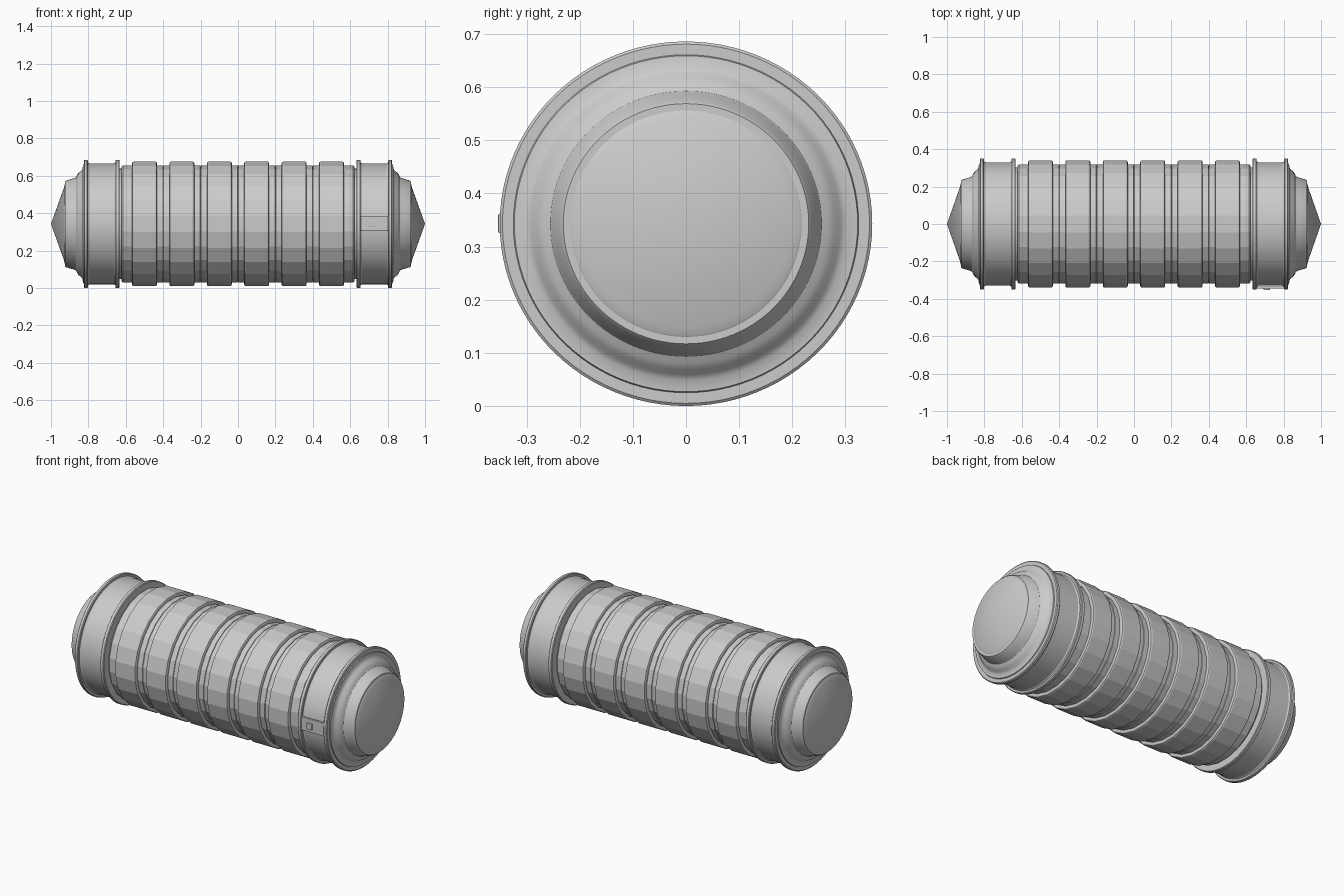
import bpy, bmesh, math

if "Cube" in bpy.data.objects:
    bpy.data.objects.remove(bpy.data.objects["Cube"])

CZ = 0.343      # axis height
SY = 1.022      # slight widening in y


def revolve(name, profile, sides, smooth, phase=0.0):
    """Revolve (x, radius) points around the x axis."""
    bm = bmesh.new()
    rings = []
    for x, r in profile:
        if r == 0:
            rings.append([bm.verts.new((x, 0, CZ))])
            continue
        ring = []
        for i in range(sides):
            a = 2 * math.pi * (i + phase) / sides
            ring.append(bm.verts.new((x, SY * r * math.cos(a), CZ + r * math.sin(a))))
        rings.append(ring)
    for a, b in zip(rings, rings[1:]):
        for i in range(sides):
            j = (i + 1) % sides
            vs = [a[i % len(a)], a[j % len(a)], b[j % len(b)], b[i % len(b)]]
            bm.faces.new(list(dict.fromkeys(vs)))
    bmesh.ops.recalc_face_normals(bm, faces=bm.faces)
    me = bpy.data.meshes.new(name)
    bm.to_mesh(me)
    bm.free()
    ob = bpy.data.objects.new(name, me)
    bpy.context.collection.objects.link(ob)
    if smooth:
        bpy.ops.object.select_all(action='DESELECT')
        ob.select_set(True)
        bpy.context.view_layer.objects.active = ob
        bpy.ops.object.shade_smooth_by_angle(angle=math.radians(30))
    return ob


def block(name, center, size, bevel):
    bpy.ops.mesh.primitive_cube_add(size=1, location=center)
    ob = bpy.context.object
    ob.name = name
    ob.scale = size
    bpy.ops.object.transform_apply(location=False, rotation=False, scale=True)
    m = ob.modifiers.new("bevel", 'BEVEL')
    m.width = bevel
    m.segments = 2
    return ob


# End caps: cone, stepped shoulder, two flanges around a flat band, recessed neck
cap = [(1.0, 0), (0.93, 0.195), (0.927, 0.21), (0.925, 0.213), (0.925, 0.226),
       (0.918, 0.232), (0.875, 0.245), (0.866, 0.25), (0.86, 0.262), (0.852, 0.275),
       (0.838, 0.284), (0.831, 0.295), (0.829, 0.316), (0.824, 0.318), (0.824, 0.338),
       (0.82, 0.343), (0.806, 0.343), (0.802, 0.339), (0.802, 0.328), (0.794, 0.323),
       (0.664, 0.323), (0.656, 0.328), (0.656, 0.339), (0.653, 0.343), (0.637, 0.343),
       (0.633, 0.339), (0.633, 0.295), (0.60, 0.295), (0.60, 0)]
for side, s in (("right", 1), ("left", -1)):
    revolve(side + "_end_cap", [(s * x, r) for x, r in cap], 96, True)

# Faceted barrel with six raised ribs and fine seams between segments
R, RIB, B = 0.315, 0.336, 0.009
barrel = [(-0.622, 0), (-0.622, R - 0.006), (-0.616, R)]
for k in range(6):
    c = (k - 2.5) * 0.2
    barrel += [(c - 0.067, R), (c - 0.067, RIB - B), (c - 0.064, RIB - 0.003),
               (c - 0.067 + B, RIB), (c + 0.067 - B, RIB), (c + 0.064, RIB - 0.003),
               (c + 0.067, RIB - B), (c + 0.067, R)]
    if k < 5:
        barrel += [(c + 0.098, R), (c + 0.1, R - 0.004), (c + 0.102, R)]
barrel += [(0.616, R), (0.622, R - 0.006), (0.622, 0)]
revolve("ribbed_barrel", barrel, 24, False, phase=0.5)

# Front plate bridging the right flanges, with a small raised latch
block("front_plate", (0.729, -0.339, CZ + 0.004), (0.146, 0.012, 0.078), 0.002)
block("plate_latch", (0.71, -0.348, CZ + 0.001), (0.035, 0.011, 0.036), 0.003)
